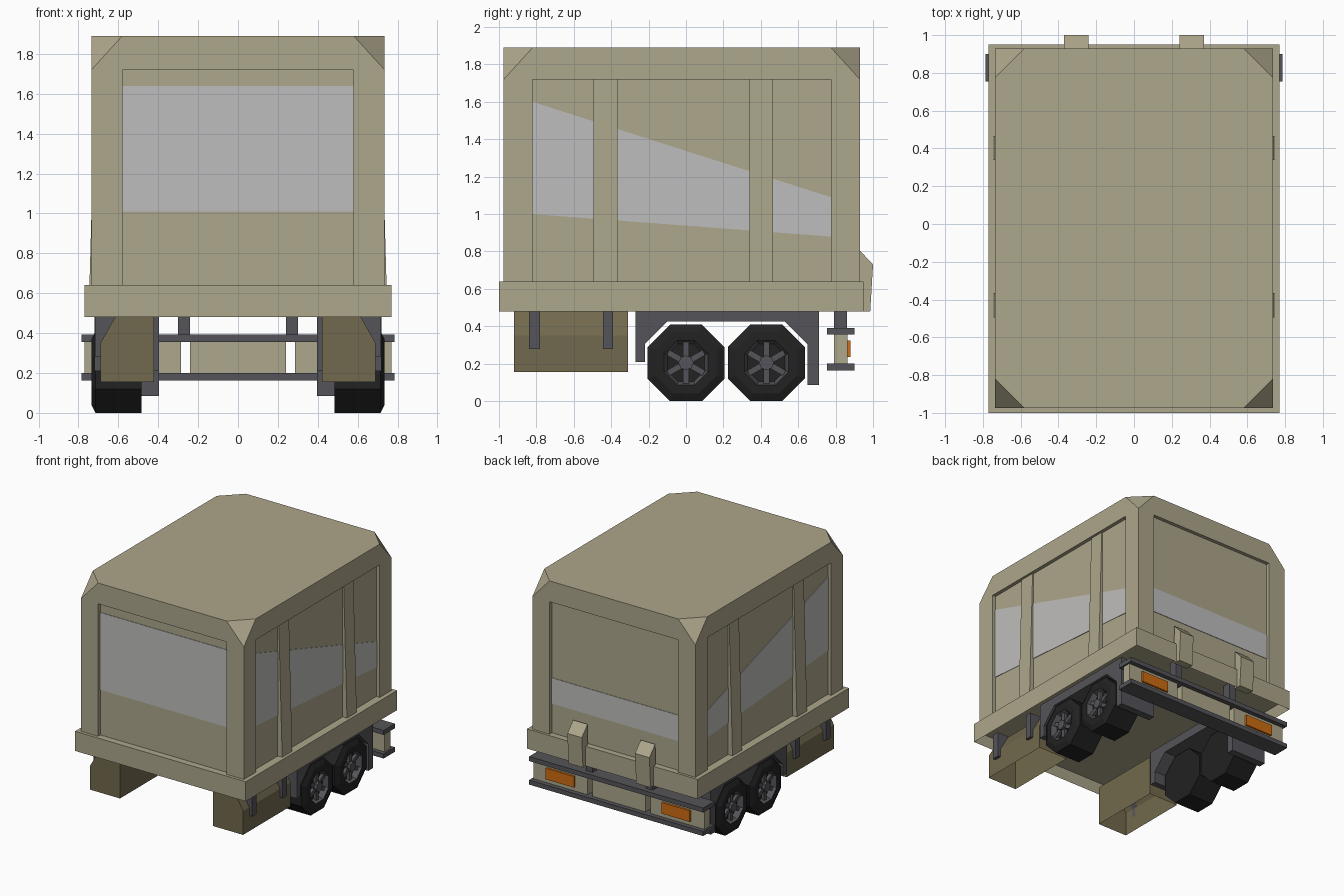
import bpy, bmesh, math
from mathutils import Vector, Matrix

if "Cube" in bpy.data.objects:
    bpy.data.objects.remove(bpy.data.objects["Cube"])


def material(name, r, g, b):
    m = bpy.data.materials.new(name)
    m.diffuse_color = (r, g, b, 1)
    m.use_nodes = True
    m.node_tree.nodes["Principled BSDF"].inputs["Base Color"].default_value = m.diffuse_color
    return m


TAN = material("tan_paint", 0.42, 0.385, 0.26)
GREY = material("pale_grey_stripe", 0.52, 0.515, 0.51)
STEEL = material("dark_steel", 0.089, 0.089, 0.1)
BROWN = material("olive_brown", 0.165, 0.141, 0.074)
BLACK = material("tyre_black", 0.016, 0.016, 0.016)
ORANGE = material("orange_light", 0.62, 0.15, 0.006)


def finish(name, bm, *mats):
    bmesh.ops.recalc_face_normals(bm, faces=bm.faces)
    me = bpy.data.meshes.new(name)
    bm.to_mesh(me)
    bm.free()
    for m in mats:
        me.materials.append(m)
    ob = bpy.data.objects.new(name, me)
    bpy.context.collection.objects.link(ob)
    return ob


def box_bm(x0, x1, y0, y1, z0, z1):
    bm = bmesh.new()
    bmesh.ops.create_cube(bm, size=1)
    bmesh.ops.scale(bm, vec=(abs(x1 - x0), y1 - y0, z1 - z0), verts=bm.verts)
    bmesh.ops.translate(bm, vec=((x0 + x1) / 2, (y0 + y1) / 2, (z0 + z1) / 2), verts=bm.verts)
    return bm


def box(name, mat, *dims):
    return finish(name, box_bm(*dims), mat)


def prism(name, mat, pts, axis, a, b, open_bottom=False):
    """Extrude a profile along x (points are y,z) or y (points are x,z)."""
    bm = bmesh.new()
    place = (lambda p, t: (t, p[0], p[1])) if axis == "x" else (lambda p, t: (p[0], t, p[1]))
    f = bm.faces.new([bm.verts.new(place(p, a)) for p in pts])
    ext = bmesh.ops.extrude_face_region(bm, geom=[f], use_keep_orig=True)
    vs = [v for v in ext["geom"] if isinstance(v, bmesh.types.BMVert)]
    bmesh.ops.translate(bm, vec=(b - a, 0, 0) if axis == "x" else (0, b - a, 0), verts=vs)
    if open_bottom:
        low = min(v.co.z for v in bm.verts) + 1e-4
        bmesh.ops.delete(bm, geom=[f for f in bm.faces if all(v.co.z < low for v in f.verts)],
                         context="FACES_ONLY")
    return finish(name, bm, mat)


# Body: box with the four top corners sliced off
X, Y0, Y1, TOP = 0.735, -0.975, 0.93, 1.89
bm = box_bm(-X, X, Y0, Y1, 0.6, TOP)
for sx in (-1, 1):
    for sy, y in ((-1, Y0), (1, Y1)):
        res = bmesh.ops.bisect_plane(
            bm, geom=bm.verts[:] + bm.edges[:] + bm.faces[:], plane_co=(sx * (X - 0.155), y, TOP),
            plane_no=Vector((sx / 0.155, sy / 0.155, 1 / 0.17)).normalized(), clear_outer=True)
        cut = [e for e in res["geom_cut"] if isinstance(e, bmesh.types.BMEdge)]
        bmesh.ops.holes_fill(bm, edges=cut)
body = finish("body", bm, TAN)

# Recessed panels on all four walls
D = 0.03
cutters = [(-0.58, 0.58, Y0 - 0.1, Y0 + D, 0.5, 1.72), (-0.58, 0.58, Y1 - D, Y1 + 0.1, 0.5, 1.72),
           (X - D, X + 0.1, -0.82, 0.775, 0.5, 1.72), (-X - 0.1, -X + D, -0.82, 0.775, 0.5, 1.72)]
bpy.context.view_layer.objects.active = body
for dims in cutters:
    c = box("panel_cutter", TAN, *dims)
    mod = body.modifiers.new("recess", "BOOLEAN")
    mod.operation, mod.solver, mod.object = "DIFFERENCE", "EXACT", c
    bpy.ops.object.modifier_apply(modifier=mod.name)
    bpy.data.objects.remove(c)

# Stripes: thin plates in the recesses
T = 0.004
box("front_stripe", GREY, -0.58, 0.58, Y0 + D - T, Y0 + D, 1.01, 1.64)
box("back_stripe", GREY, -0.58, 0.58, Y1 - D, Y1 - D + T, 0.88, 1.09)

# Skirt with a hollow underside
bm = box_bm(-0.77, 0.77, -1.0, 0.95, 0.48, 0.64)
bm.faces.ensure_lookup_table()
low = min(bm.faces, key=lambda f: f.calc_center_median().z)
bmesh.ops.inset_region(bm, faces=[low], thickness=0.04)
bmesh.ops.translate(bm, vec=(0, 0, 0.08), verts=low.verts[:])
finish("skirt", bm, TAN)

for s, side in ((-1, "left"), (1, "right")):
    # Side stripe and slanted pillars
    prism(side + "_stripe", GREY, [(-0.82, 1.0), (0.775, 0.88), (0.775, 1.09), (-0.82, 1.6)],
          "x", s * (X - D), s * (X - D + T))
    for y0, y1 in ((-0.495, -0.365), (0.34, 0.465)):
        prism(side + "_pillar", TAN, [(s * 0.69, 0.63), (s * 0.745, 0.63), (s * 0.715, 1.72), (s * 0.69, 1.72)],
              "y", y0, y1)

    # Storage box open underneath, with brackets
    prism(side + "_storage_box", BROWN,
          [(s * 0.42, 0.155), (s * 0.69, 0.155), (s * 0.69, 0.35), (s * 0.615, 0.482), (s * 0.42, 0.482)],
          "y", -0.92, -0.31, open_bottom=True)
    for y0, y1 in ((-0.84, -0.78), (-0.445, -0.39)):
        prism(side + "_box_bracket", STEEL,
              [(s * 0.69, 0.28), (s * 0.715, 0.28), (s * 0.715, 0.49), (s * 0.61, 0.49), (s * 0.69, 0.35)],
              "y", y0, y1)

    # Wheel arch with mud flap
    prism(side + "_wheel_arch", STEEL,
          [(-0.27, 0.21), (-0.22, 0.21), (-0.22, 0.305), (-0.1, 0.425), (0.53, 0.425), (0.65, 0.305),
           (0.65, 0.085), (0.71, 0.085), (0.71, 0.5), (-0.27, 0.5)], "x", s * 0.395, s * 0.72)

    # Eight-sided wheels, lathed from a half profile (x, flat radius)
    profile = [(0.485, 0.06), (0.485, 0.205), (0.715, 0.205), (0.735, 0.165), (0.735, 0.118), (0.69, 0.1)]
    for yc in (0.0, 0.43):
        bm = bmesh.new()
        rings = []
        for px, r in profile:
            rr = r / math.cos(math.pi / 8)
            rings.append([bm.verts.new((s * px, yc + rr * math.cos(a), 0.205 + rr * math.sin(a)))
                          for a in (math.pi / 8 + k * math.pi / 4 for k in range(8))])
        for i, (ra, rb) in enumerate(zip(rings, rings[1:])):
            for k in range(8):
                f = bm.faces.new((ra[k], ra[k - 1], rb[k - 1], rb[k]))
                f.material_index = 1 if i == 4 else 0
        bm.faces.new(rings[0])
        bm.faces.new(rings[-1])
        finish(side + "_tyre", bm, BLACK, STEEL)

        # Hub and six spokes
        bm = bmesh.new()
        bmesh.ops.create_cone(bm, cap_ends=True, segments=8, radius1=0.04, radius2=0.04, depth=0.05,
                              matrix=Matrix.Translation((s * 0.71, yc, 0.205)) @ Matrix.Rotation(math.pi / 2, 4, "Y"))
        for k in range(6):
            m = (Matrix.Translation((s * 0.7, yc, 0.205)) @ Matrix.Rotation(k * math.pi / 3, 4, "X")
                 @ Matrix.Translation((0, 0, 0.07)) @ Matrix.Diagonal((0.03, 0.032, 0.08, 1)))
            bmesh.ops.create_cube(bm, size=1, matrix=m)
        finish(side + "_wheel_hub", bm, STEEL)

    # Rear step block, bumper panel, post and lamp
    prism(side + "_rear_block", TAN, [(0.92, 0.48), (0.985, 0.48), (1.0, 0.73), (0.925, 0.81)],
          "x", s * 0.24, s * 0.37)
    box(side + "_bumper_panel", TAN, *sorted((s * 0.285, s * 0.77)), 0.79, 0.863, 0.2, 0.355)
    box(side + "_bumper_post", STEEL, *sorted((s * 0.24, s * 0.3)), 0.79, 0.86, 0.39, 0.57)
    box(side + "_rear_lamp", ORANGE, *sorted((s * 0.395, s * 0.65)), 0.86, 0.88, 0.235, 0.325)

# Rear bumper rails and centre panel
box("bumper_centre_panel", TAN, -0.24, 0.24, 0.79, 0.863, 0.2, 0.355)
for name, z in (("upper_bumper_rail", 0.355), ("lower_bumper_rail", 0.163)):
    box(name, STEEL, -0.785, 0.785, 0.755, 0.9, z, z + 0.037)
